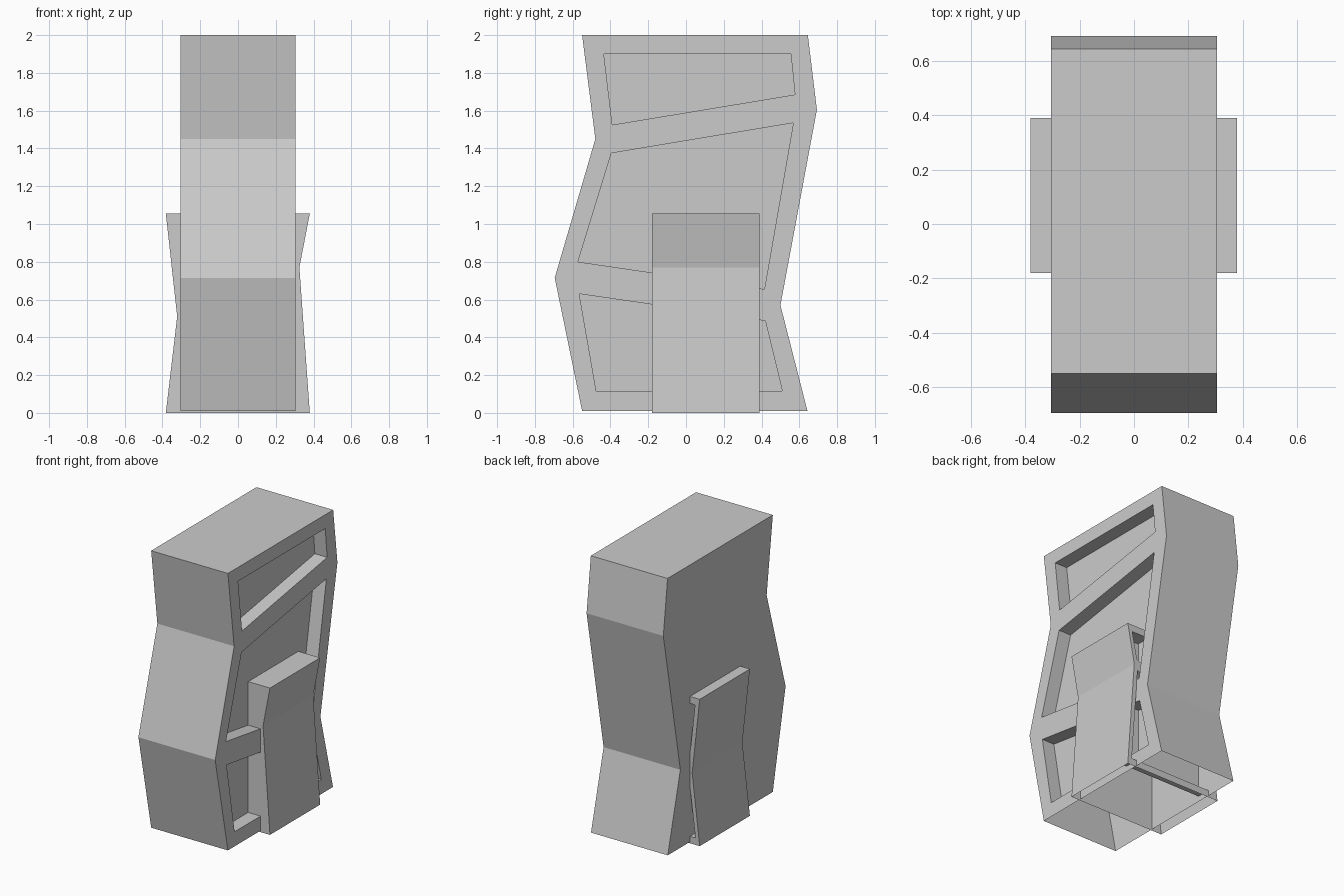
import bpy, bmesh

if "Cube" in bpy.data.objects:
    bpy.data.objects.remove(bpy.data.objects["Cube"])


def shelf_shell(name, outline, pockets, back, face, floor, place):
    """Zigzag case with an open underside and shallow pockets in its open face."""
    bm = bmesh.new()

    def ring(points, depth):
        return [bm.verts.new(place(u, z, depth)) for u, z in points]

    def walls(a, b, skip_last=False):
        n = len(a)
        for i in range(n - 1 if skip_last else n):
            j = (i + 1) % n
            bm.faces.new((a[i], a[j], b[j], b[i]))

    def edges(r):
        return [bm.edges.get((r[i], r[(i + 1) % len(r)])) for i in range(len(r))]

    # Outer case: the last outline edge is the underside, left open
    outer_back, outer_face = ring(outline, back), ring(outline, face)
    bm.faces.new(outer_back)
    walls(outer_back, outer_face, skip_last=True)
    rim = [bm.edges.new((outer_face[-1], outer_face[0]))]
    rim += edges(outer_face)[:-1]

    # Recessed compartments
    for pocket in pockets:
        mouth, base = ring(pocket, face), ring(pocket, floor)
        walls(mouth, base)
        bm.faces.new(base)
        rim += edges(mouth)

    # Flat frame around the compartments
    bmesh.ops.triangle_fill(bm, edges=rim, use_beauty=True)
    bmesh.ops.recalc_face_normals(bm, faces=bm.faces[:])
    mesh = bpy.data.meshes.new(name)
    bm.to_mesh(mesh)
    bm.free()
    obj = bpy.data.objects.new(name, mesh)
    bpy.context.collection.objects.link(obj)
    return obj


# Tall case: profile in y-z, compartments open to +x
shelf_shell(
    "tall_shelf",
    [(-.55, .01), (-.695, .715), (-.48, 1.45), (-.55, 2),
     (.645, 2), (.693, 1.605), (.5, .57), (.643, .01)],
    [[(-.435, 1.9), (.555, 1.9), (.577, 1.685), (-.39, 1.525)],
     [(-.395, 1.375), (.568, 1.535), (.415, .655), (-.572, .80)],
     [(-.565, .63), (.42, .487), (.51, .115), (-.475, .115)]],
    back=-.305, face=.305, floor=.207,
    place=lambda u, z, d: (d, u, z))

# Low case crossing through it: profile in x-z, compartments open to +y
shelf_shell(
    "low_shelf",
    [(-.382, 0), (-.322, .51), (-.382, 1.055),
     (.38, 1.055), (.325, .77), (.38, 0)],
    [[(-.345, 1.005), (.342, 1.005), (.302, .81), (-.296, .57)],
     [(-.294, .49), (.297, .73), (.346, .05), (-.348, .05)]],
    back=-.18, face=.39, floor=.29,
    place=lambda u, z, d: (u, d, z))
